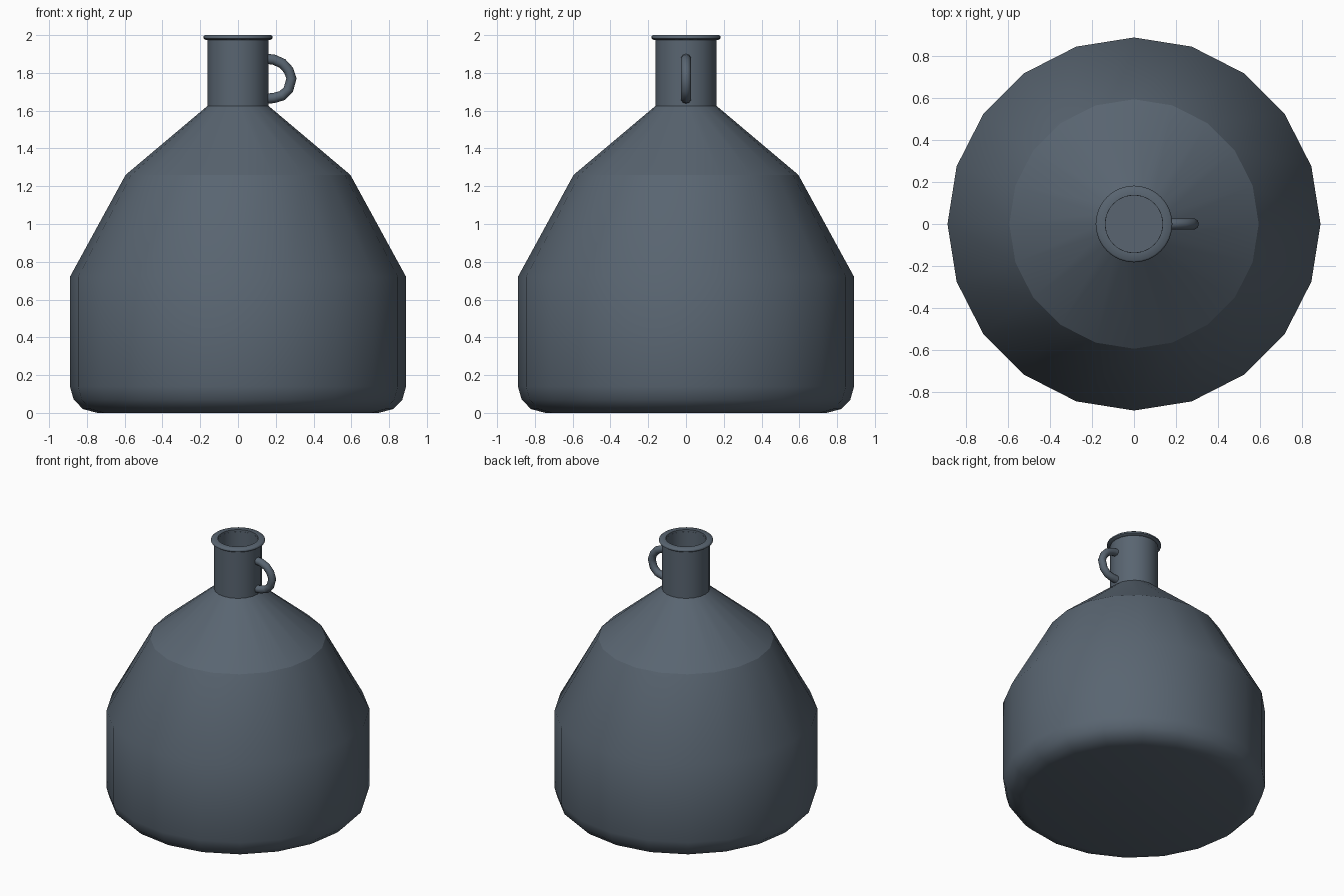
import bpy, bmesh, math

if "Cube" in bpy.data.objects:
    bpy.data.objects.remove(bpy.data.objects["Cube"])

mat = bpy.data.materials.new("slate")
mat.diffuse_color = (0.10, 0.13, 0.165, 1)
mat.use_nodes = True
mat.node_tree.nodes["Principled BSDF"].inputs["Base Color"].default_value = mat.diffuse_color


def finish(obj, angle):
    obj.data.materials.append(mat)
    bpy.ops.object.select_all(action='DESELECT')
    obj.select_set(True)
    bpy.context.view_layer.objects.active = obj
    bpy.ops.object.shade_smooth_by_angle(angle=math.radians(angle))


def make_object(name, bm, angle):
    bmesh.ops.remove_doubles(bm, verts=bm.verts, dist=1e-5)
    bmesh.ops.recalc_face_normals(bm, faces=bm.faces)
    mesh = bpy.data.meshes.new(name)
    bm.to_mesh(mesh)
    bm.free()
    obj = bpy.data.objects.new(name, mesh)
    bpy.context.collection.objects.link(obj)
    finish(obj, angle)
    return obj


def lathe(name, profile, sides, angle=40, closed=False, cap_first=False):
    """Revolve an (r, z) profile around the z axis."""
    bm = bmesh.new()
    rings = [[bm.verts.new((r * math.cos(2 * math.pi * i / sides),
                            r * math.sin(2 * math.pi * i / sides), z))
              for i in range(sides)] for r, z in profile]
    pairs = list(zip(rings, rings[1:]))
    if closed:
        pairs.append((rings[-1], rings[0]))
    for a, b in pairs:
        for i in range(sides):
            j = (i + 1) % sides
            bm.faces.new((a[i], a[j], b[j], b[i]))
    if cap_first:
        bm.faces.new(rings[0])
    return make_object(name, bm, angle)


def tube(name, path, radius, sides=10):
    """Sweep a circle along a path lying in the xz plane."""
    bm = bmesh.new()
    rings = []
    for k, (x, z) in enumerate(path):
        x0, z0 = path[max(k - 1, 0)]
        x1, z1 = path[min(k + 1, len(path) - 1)]
        length = math.hypot(x1 - x0, z1 - z0)
        nx, nz = -(z1 - z0) / length, (x1 - x0) / length
        ring = []
        for i in range(sides):
            t = 2 * math.pi * i / sides
            c, s = radius * math.cos(t), radius * math.sin(t)
            ring.append(bm.verts.new((x + nx * c, s, z + nz * c)))
        rings.append(ring)
    for a, b in zip(rings, rings[1:]):
        for i in range(sides):
            j = (i + 1) % sides
            bm.faces.new((a[i], a[j], b[j], b[i]))
    bm.faces.new(rings[0])
    bm.faces.new(rings[-1])
    return make_object(name, bm, 50)


# Twenty-sided body with a rounded foot
lathe("body", [(0.745, 0), (0.82, 0.02), (0.87, 0.07), (0.89, 0.14),
               (0.89, 0.72), (0.595, 1.26)], 20, cap_first=True)

# Conical shoulder, closed under the neck
lathe("shoulder", [(0.0, 1.625), (0.162, 1.625), (0.595, 1.26)], 20, 30)

# Hollow neck
lathe("neck", [(0.162, 1.625), (0.162, 1.985), (0.137, 1.985), (0.137, 1.625)], 20, 30)

# Thin rolled lip
lathe("rim", [(0.137, 1.975), (0.172, 1.975), (0.183, 1.983), (0.183, 1.993),
              (0.175, 2.0), (0.137, 2.0)], 32, 50, closed=True)

# Small finger loop on the neck
tube("handle", [(0.145, 1.875), (0.19, 1.87), (0.235, 1.85), (0.267, 1.815),
                (0.283, 1.77), (0.267, 1.712), (0.235, 1.68), (0.19, 1.667),
                (0.145, 1.663)], 0.027)
